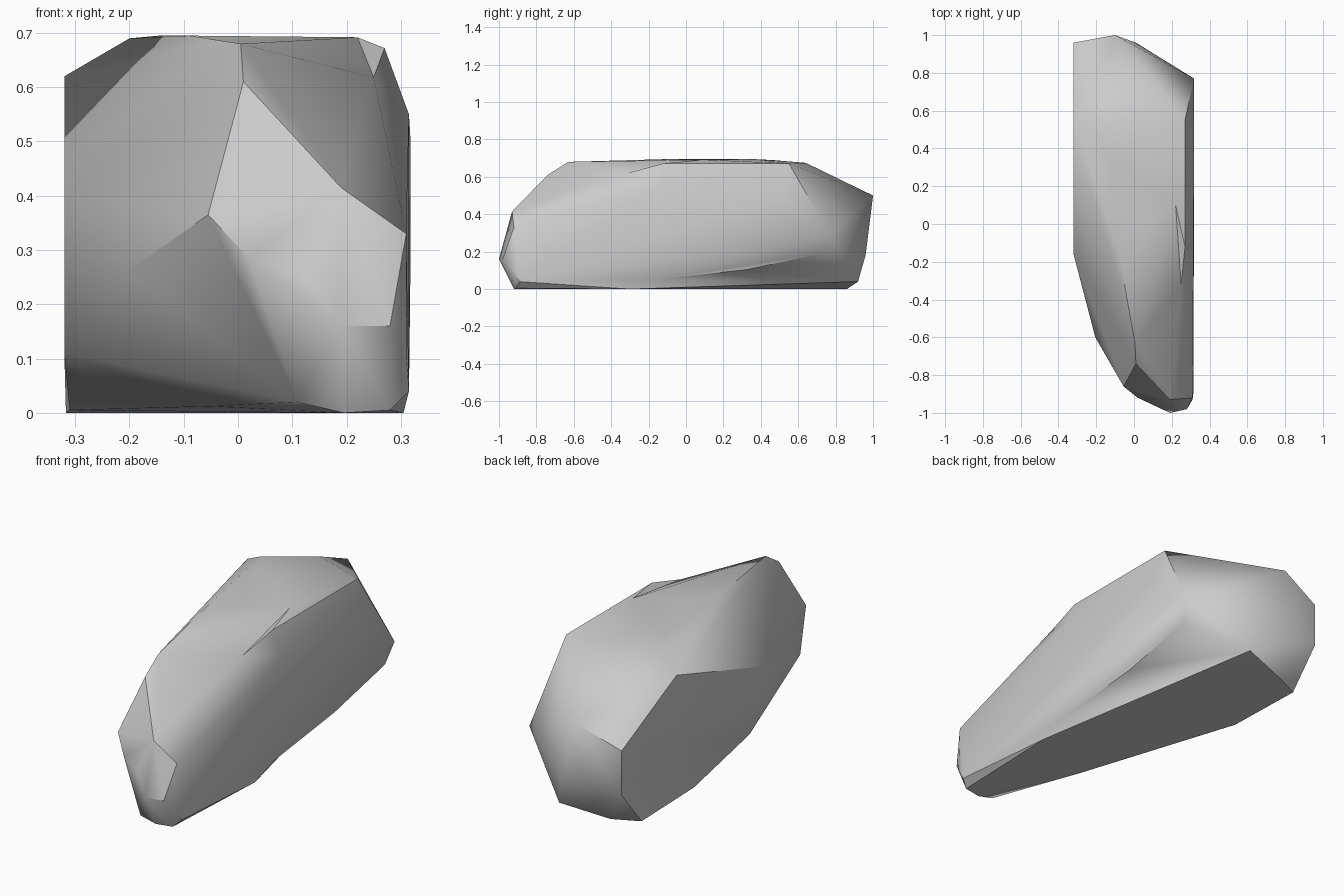
import bpy, bmesh, math

if "Cube" in bpy.data.objects:
    bpy.data.objects.remove(bpy.data.objects["Cube"])

# Corner points of the rock, grouped by region
top_rim = [(.005, -.63, .68), (.27, -.12, .672), (.22, .1, .692), (.27, .55, .672),
           (0, .64, .675), (-.20, .46, .69), (-.145, .36, .695), (-.09, -.1, .695)]
front_end = [(.01, -.74, .61), (.16, -.85, .47), (.19, -.93, .415), (.31, -.92, .33),
             (.19, -1, .16), (.28, -.98, .16), (.12, -.96, .25), (.02, -.92, .285),
             (-.055, -.86, .365), (.31, -.93, .105)]
left_side = [(-.32, .53, .62), (-.32, .96, .41), (-.32, .96, .19), (-.32, -.16, .40),
             (-.32, -.04, .11), (-.205, -.6, .26), (-.1, -.62, .2)]
right_side = [(.315, -.12, .55), (.318, .5, .5), (.318, .77, .29), (.3, .72, .19), (.31, .3, .15)]
back_end = [(-.1, 1, .5), (.01, .96, .18)]
underside = [(-.317, .8, 0), (-.31, .38, .005), (-.25, 0, .05), (-.05, -.45, .012), (.11, -.92, .02),
             (.195, -.92, 0), (.28, -.91, .005), (.315, -.89, .04), (.3, .33, .105),
             (.05, .92, .04), (-.19, .86, 0), (.305, -.3, .0)]
# Shallow hollows: hull point and how far it is pushed up or down afterwards
dents = [((.25, -.32, .668), -.05), ((.308, -.16, .012), .04)]

# Wrap the points into a faceted boulder
bm = bmesh.new()
for p in top_rim + front_end + left_side + right_side + back_end + underside:
    bm.verts.new(p)
dented = [(bm.verts.new(p), dz) for p, dz in dents]
bmesh.ops.convex_hull(bm, input=bm.verts)
for v, dz in dented:
    if v.link_faces:
        v.co.z += dz
bmesh.ops.delete(bm, geom=[v for v in bm.verts if not v.link_faces], context='VERTS')
bmesh.ops.recalc_face_normals(bm, faces=bm.faces)
mesh = bpy.data.meshes.new("boulder")
bm.to_mesh(mesh)
bm.free()
boulder = bpy.data.objects.new("boulder", mesh)
bpy.context.collection.objects.link(boulder)

# Single stone grey
stone = bpy.data.materials.new("stone grey")
stone.diffuse_color = (.6, .6, .6, 1)
stone.use_nodes = True
stone.node_tree.nodes["Principled BSDF"].inputs["Base Color"].default_value = stone.diffuse_color
mesh.materials.append(stone)

# Soft shading with the strong ridges kept sharp
bpy.context.view_layer.objects.active = boulder
boulder.select_set(True)
bpy.ops.object.shade_smooth_by_angle(angle=math.radians(38))
